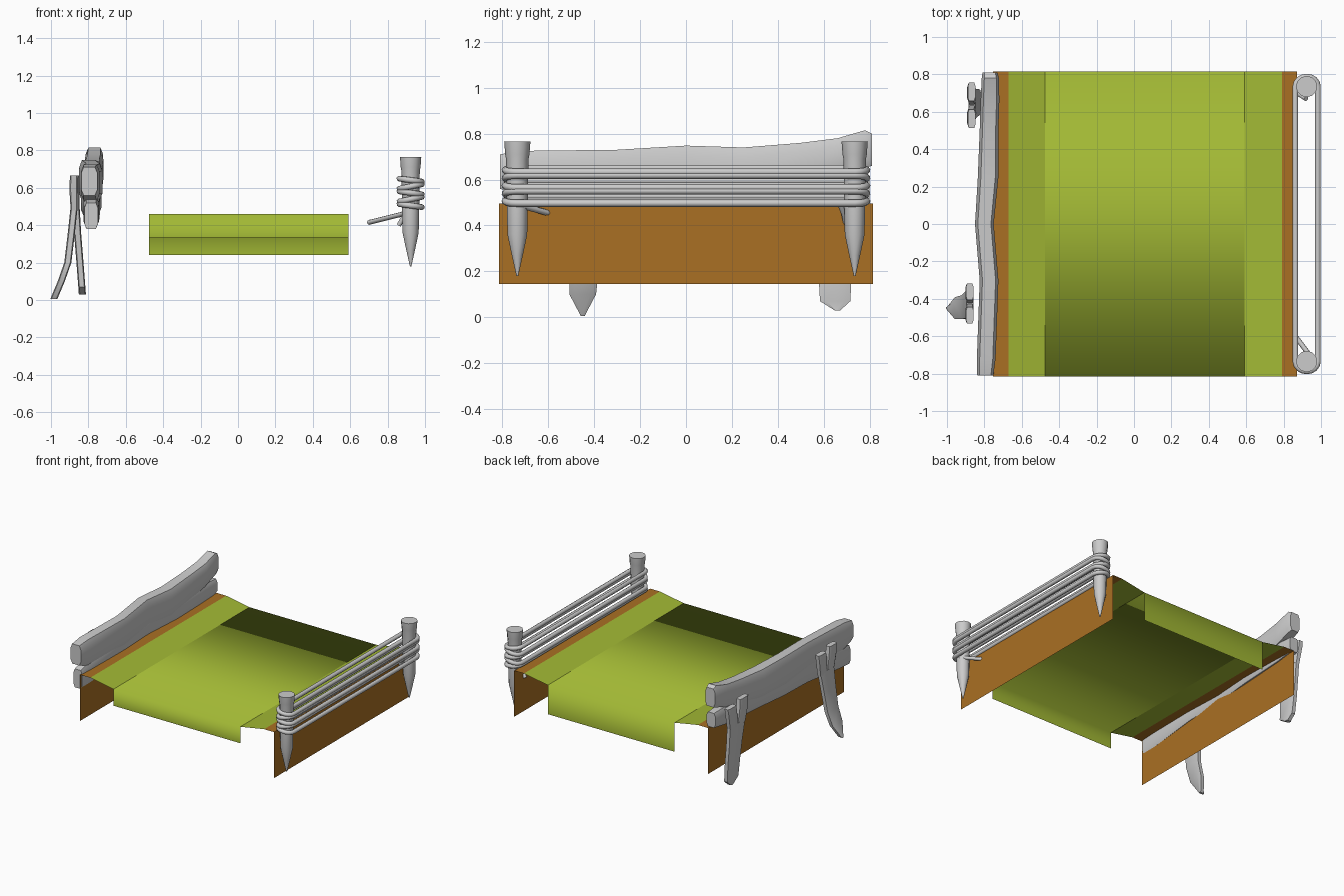
import bpy, bmesh, math
from mathutils import Vector

cube = bpy.data.objects.get("Cube")
if cube:
    bpy.data.objects.remove(cube, do_unlink=True)


def material(name, rgb):
    m = bpy.data.materials.new(name)
    m.use_nodes = True
    m.diffuse_color = (*rgb, 1)
    m.node_tree.nodes["Principled BSDF"].inputs["Base Color"].default_value = (*rgb, 1)
    return m


GREEN = material("grass green", (0.36, 0.48, 0.035))
EARTH = material("earth orange", (0.40, 0.16, 0.017))
GREY = material("plain grey", (0.6, 0.6, 0.6))


def finish(bm, name, mat, angle=None, smooth=False):
    mesh = bpy.data.meshes.new(name)
    bm.to_mesh(mesh)
    bm.free()
    mesh.materials.append(mat)
    ob = bpy.data.objects.new(name, mesh)
    bpy.context.collection.objects.link(ob)
    if smooth:
        mesh.polygons.foreach_set("use_smooth", [True] * len(mesh.polygons))
    if angle:
        bpy.ops.object.select_all(action='DESELECT')
        ob.select_set(True)
        bpy.context.view_layer.objects.active = ob
        bpy.ops.object.shade_smooth_by_angle(angle=math.radians(angle))
    return ob


def sheet(name, path, step, mat, smooth=False):
    """Sweep an open path along a step vector as a thin sheet."""
    bm = bmesh.new()
    a = [bm.verts.new(p) for p in path]
    b = [bm.verts.new(Vector(p) + Vector(step)) for p in path]
    for i in range(len(path) - 1):
        bm.faces.new((a[i], b[i], b[i + 1], a[i + 1]))
    return finish(bm, name, mat, smooth=smooth)


def loft(name, stations, u, v, section, angle):
    """Skin a section through stations of (centre, half size u, half size v)."""
    bm = bmesh.new()
    u, v = Vector(u), Vector(v)
    rings = [[bm.verts.new(Vector(c) + u * (s * a) + v * (t * b)) for s, t in section]
             for c, a, b in stations]
    n = len(section)
    for r, q in zip(rings, rings[1:]):
        for i in range(n):
            bm.faces.new((r[i], r[(i + 1) % n], q[(i + 1) % n], q[i]))
    bm.faces.new(rings[0])
    bm.faces.new(rings[-1])
    bmesh.ops.recalc_face_normals(bm, faces=bm.faces)
    return finish(bm, name, GREY, angle)


def rope(name, points, radius, cyclic=False):
    cu = bpy.data.curves.new(name, 'CURVE')
    cu.dimensions = '3D'
    cu.bevel_depth = radius
    cu.bevel_resolution = 2
    cu.use_fill_caps = True
    sp = cu.splines.new('POLY')
    sp.points.add(len(points) - 1)
    for p, co in zip(sp.points, points):
        p.co = (*co, 1)
    sp.use_cyclic_u = cyclic
    cu.materials.append(GREY)
    ob = bpy.data.objects.new(name, cu)
    bpy.context.collection.objects.link(ob)


CIRCLE = [(math.cos(i * math.tau / 12), math.sin(i * math.tau / 12)) for i in range(12)]
CHAMFER = [(1, .6), (.7, 1), (-.7, 1), (-1, .6), (-1, -.6), (-.7, -1), (.7, -1), (1, -.6)]
X, Y, Z = (1, 0, 0), (0, 1, 0), (0, 0, 1)
END = 0.815
LENGTH = (0, 2 * END, 0)

# Ground: flat middle with hanging end flaps, shaded as one soft sheet
sheet("ground_sheet", [(-.475, -END, .335), (-.475, -END, .46), (-.475, END, .46),
                       (-.475, END, .24)], (1.065, 0, 0), GREEN, smooth=True)

# Banks: sloping verge, earth lip and earth wall on each side
for side, inner, crest, outer in (("right", -.475, -.67, -.755), ("left", .59, .79, .872)):
    verge = [(inner, -END, .46), (crest, -END, .495)]
    bank = [(crest, -END, .495), (outer, -END, .495), (outer, -END, .145)]
    if side == "right":
        verge.reverse()
        bank.reverse()
    sheet(side + "_verge", verge, LENGTH, GREEN)
    sheet(side + "_bank", bank, LENGTH, EARTH)

# Sharpened posts
POST_X, POST_Y = .923, .735
profile = [(.18, .004), (.27, .024), (.36, .043), (.50, .046), (.69, .049), (.71, .053), (.765, .057)]
for label, s in (("front", -1), ("back", 1)):
    loft(label + "_post", [((POST_X, s * POST_Y, z), r, r) for z, r in profile],
         X, Y, CIRCLE, 40)

# Rope wound around both posts
for k in range(5):
    pts = []
    tilt = .012 if k % 2 else -.008
    for s in (1, -1):
        for i in range(9):
            a = math.pi * i / 8 + (0 if s > 0 else math.pi)
            dx, dy = .06 * math.cos(a), .053 * math.sin(a)
            pts.append((POST_X + dx, s * POST_Y + dy, .505 + .034 * k + tilt * dx / .06))
    rope("rope_loop_%d" % (k + 1), pts, .0155, True)
rope("front_rope_end", [(.96, -.73, .49), (.87, -.61, .457), (.70, -.41, .415)], .013)
rope("back_rope_end", [(.92, .67, .50), (.89, .69, .45), (.86, .70, .40)], .013)


def plank(name, rows):
    """Rows hold y, x, half width, bottom and top."""
    loft(name, [((x, y, (lo + hi) / 2), w, (hi - lo) / 2) for y, x, w, lo, hi in rows],
         X, Z, CHAMFER, 30)


# Weathered rail of two overlapping planks
plank("upper_rail", [
    (-.81, -.795, .043, .56, .71), (-.72, -.790, .050, .53, .725), (-.30, -.775, .050, .53, .73),
    (0, -.800, .050, .53, .748), (.25, -.780, .055, .53, .74), (.50, -.775, .050, .57, .76),
    (.66, -.770, .050, .61, .78), (.78, -.768, .046, .65, .815), (.81, -.770, .040, .66, .80)])
plank("lower_rail", [
    (-.80, -.785, .036, .38, .52), (-.70, -.785, .042, .39, .55), (-.30, -.780, .042, .43, .60),
    (0, -.795, .044, .45, .61), (.30, -.775, .044, .46, .62), (.65, -.775, .042, .48, .62),
    (.80, -.770, .036, .50, .61)])


def stake(name, rows, split):
    """Rows hold z, x, centre y and half width; the top splits in two prongs."""
    loft(name, [((x, y, z), .019, w) for z, x, y, w in rows], X, Y, CHAMFER, 30)
    z0, x0, y0, w0 = rows[-1]
    for label, s in (("front", -1), ("back", 1)):
        loft(name + "_" + label + "_prong",
             [((x0, y0 + s * w0 * .5, z0 - .02), .019, w0 * .5),
              ((x0 - .004, y0 + s * split, .60), .022, w0 * .55),
              ((x0 - .002, y0 + s * split * 1.1, .655 - .012 * s), .020, w0 * .55)],
             X, Y, CHAMFER, 30)


# Outer stakes that hold the rail
stake("back_stake", [(.03, -.832, .66, .012), (.07, -.835, .65, .066), (.20, -.845, .65, .073),
                     (.35, -.857, .645, .078), (.50, -.866, .635, .09)], .066)
stake("front_stake", [(.005, -.985, -.45, .008), (.10, -.945, -.45, .058), (.20, -.91, -.445, .064),
                      (.35, -.892, -.435, .07), (.50, -.876, -.425, .08)], .058)
